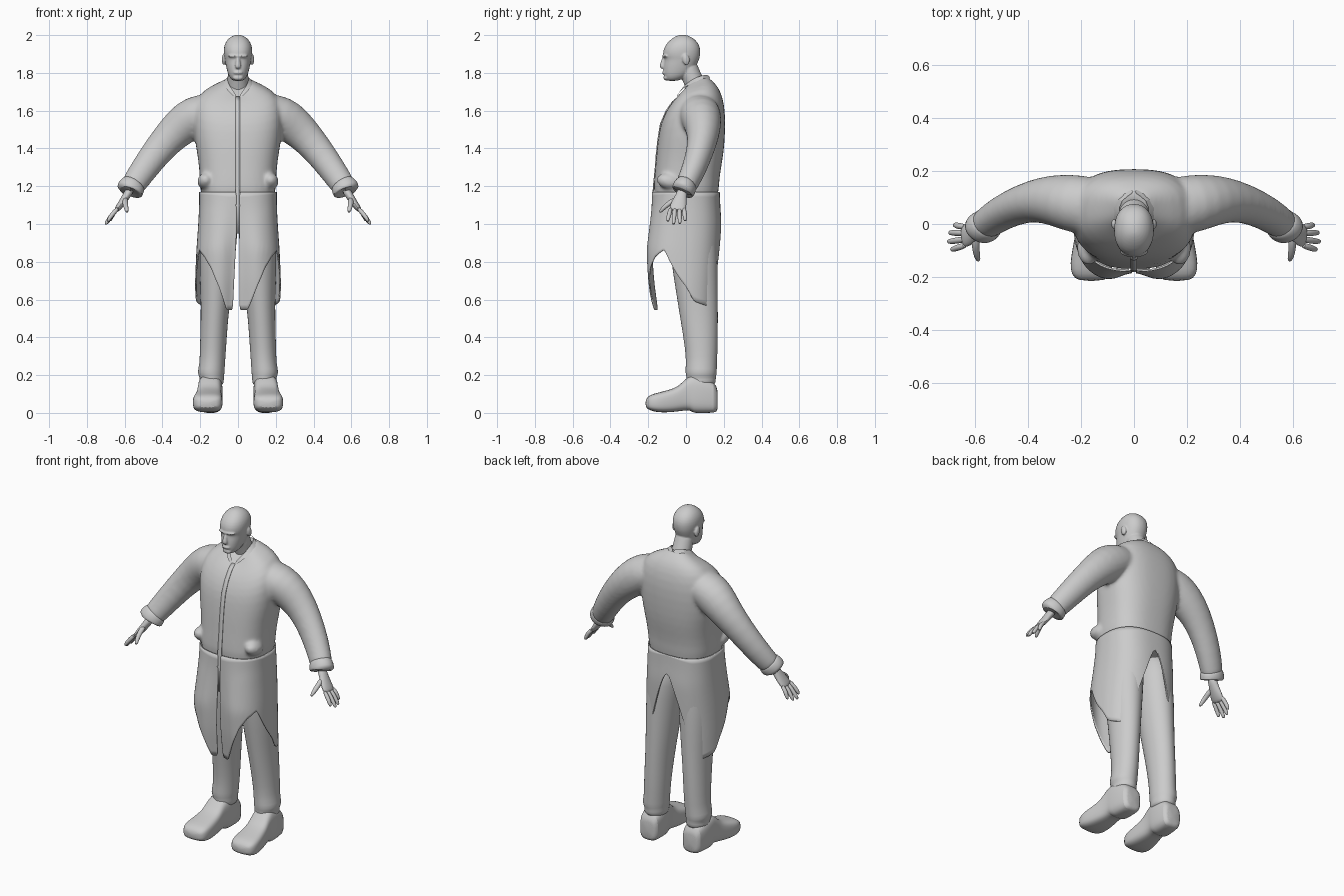
import bpy, bmesh, math
from mathutils import Vector

mat = bpy.data.materials.new("plain grey")
mat.diffuse_color = (0.6, 0.6, 0.6, 1)
PI = math.pi


def sgn_pow(v, e):
    return math.copysign(abs(v) ** e, v)


def skin(name, rings, closed=True, caps=True, subdiv=1):
    """Bridge rings of points into a smooth surface."""
    bm = bmesh.new()
    vs = [[bm.verts.new(p) for p in r] for r in rings]
    n = len(vs[0])
    for a, b in zip(vs, vs[1:]):
        for i in range(n if closed else n - 1):
            j = (i + 1) % n
            bm.faces.new((a[i], a[j], b[j], b[i]))
    if caps:
        bm.faces.new(vs[0])
        bm.faces.new(vs[-1])
    bmesh.ops.recalc_face_normals(bm, faces=bm.faces)
    me = bpy.data.meshes.new(name)
    bm.to_mesh(me)
    bm.free()
    ob = bpy.data.objects.new(name, me)
    bpy.context.collection.objects.link(ob)
    me.materials.append(mat)
    bpy.ops.object.select_all(action='DESELECT')
    ob.select_set(True)
    bpy.context.view_layer.objects.active = ob
    bpy.ops.object.shade_smooth_by_angle(angle=math.radians(50))
    if subdiv:
        sub = ob.modifiers.new("smooth", 'SUBSURF')
        sub.levels = sub.render_levels = subdiv
    return ob


def tube(name, pts, n=14):
    """pts: x, y, z, radius across, radius along y."""
    c = [Vector(p[:3]) for p in pts]
    rings = []
    for k, p in enumerate(pts):
        t = (c[min(k + 1, len(c) - 1)] - c[max(k - 1, 0)]).normalized()
        across = Vector((0, 1, 0)).cross(t).normalized()
        along = t.cross(across)
        rings.append([c[k] + across * p[3] * math.cos(a) + along * p[4] * math.sin(a)
                      for a in (2 * PI * i / n for i in range(n))])
    return skin(name, rings)


def blob(name, loc, size, tilt=0):
    bpy.ops.mesh.primitive_uv_sphere_add(segments=16, ring_count=10, location=loc,
                                         rotation=(tilt, 0, 0))
    ob = bpy.context.object
    ob.name = name
    ob.scale = size
    ob.data.materials.append(mat)
    bpy.ops.object.shade_smooth_by_angle(angle=PI)
    return ob


def fuse(name, obs, voxel, rounds):
    """Melt overlapping parts into one soft skin."""
    bpy.ops.object.select_all(action='DESELECT')
    for ob in obs:
        ob.select_set(True)
    bpy.context.view_layer.objects.active = obs[0]
    bpy.ops.object.convert(target='MESH')
    bpy.ops.object.join()
    ob = bpy.context.object
    ob.name = name
    rem = ob.modifiers.new("melt", 'REMESH')
    rem.mode, rem.voxel_size, rem.use_smooth_shade = 'VOXEL', voxel, True
    smo = ob.modifiers.new("soften", 'SMOOTH')
    smo.factor, smo.iterations = .5, rounds


def lerp_table(table, x):
    for a, b in zip(table, table[1:]):
        if x <= b[0]:
            f = (x - a[0]) / (b[0] - a[0])
            return [p + (q - p) * f for p, q in zip(a, b)]
    return table[-1]


# ---- Coat profiles
# upper rings: z front, z side, z back, half width, y front, y back
UPPER = [(1.695, 1.765, 1.785, .062, -.02, .115), (1.675, 1.748, 1.762, .08, -.04, .132),
         (1.65, 1.725, 1.735, .145, -.07, .165), (1.60, 1.68, 1.68, .215, -.105, .193),
         (1.53, 1.59, 1.59, .24, -.135, .209), (1.45, 1.46, 1.47, .232, -.148, .207),
         (1.37, 1.37, 1.37, .215, -.157, .199), (1.29, 1.29, 1.29, .205, -.163, .184),
         (1.20, 1.20, 1.20, .20, -.172, .172), (1.09, 1.09, 1.09, .197, -.177, .174)]
# skirt profile by height: z, half width, y front, y back
SKIRT = [(.5, .224, -.185, .163), (.7, .224, -.212, .172), (.86, .217, -.222, .18),
         (1.0, .207, -.2, .185), (1.1, .202, -.183, .178), (1.2, .202, -.174, .174)]
# hem height by angle from the front centre: pointed fronts, side cut-aways, back vent
HEM = [(.016, .545), (.15, .545), (.37, .67), (.59, .765), (.85, .825), (1.185, .865),
       (1.45, .75), (1.79, .59), (2.45, .555), (PI, 1.08)]
half = []
for a, b in zip(HEM, HEM[1:]):
    n = 8 if b[0] == PI else 4
    half += [a[0] + (b[0] - a[0]) * i / n for i in range(n)]
angles = half + [PI] + [2 * PI - a for a in reversed(half)]


def coat_point(a, z, hw, yf, yb):
    mid, d = (yf + yb) / 2, (yb - yf) / 2
    x = hw * sgn_pow(math.sin(a), .78)
    y = mid - d * sgn_pow(math.cos(a), .78)
    if math.cos(a) > 0:   # front edges of the skirt fall back and part slightly
        y += .04 * max(0, min(1, (1.15 - z) / .3)) * math.exp(-(x / .07) ** 2)
        if x < 0:
            x -= .02 * max(0, min(1, (.95 - z) / .4)) * math.exp(-(x / .06) ** 2)
    return Vector((x, y, z))


# Torso of the coat
rows = []
for zf, zs, zb, hw, yf, yb in UPPER:
    row = []
    for a in (2 * PI * i / 40 for i in range(40)):
        c, s = math.cos(a), math.sin(a)
        z = zf * (1 + c) / 2 + zb * (1 - c) / 2 + (zs - (zf + zb) / 2) * s * s
        row.append(coat_point(a, z, hw, yf, yb))
    rows.append(row)
jacket = [skin("coat_torso", rows)]

# Skirt of the coat
rows = []
for k in range(12):
    row = []
    for a in angles:
        hem = lerp_table(HEM, a if a <= PI else 2 * PI - a)[1]
        row.append(coat_point(a, *lerp_table(SKIRT, 1.17 + (hem - 1.17) * k / 11)))
    rows.append(row)
skirt = skin("coat_skirt", rows, closed=False, caps=False)
sol = skirt.modifiers.new("cloth", 'SOLIDIFY')
sol.thickness, sol.offset = .007, 0

# Placket strip down the front
strip = [(u[0], u[4] - .003) for u in UPPER[1:9]] + [(1.1, -.181), (.95, -.18)]
placket = skin("placket", [[(-.013, y, z), (.011, y, z)] for z, y in strip],
               closed=False, caps=False, subdiv=0)
placket.modifiers.new("cloth", 'SOLIDIFY').thickness = .006

# ---- Head: stacked ovals (z, half width, y front, y back)
HEAD = [(1.757, .022, -.098, -.05), (1.766, .037, -.109, -.02), (1.785, .05, -.118, .015),
        (1.81, .058, -.121, .04), (1.845, .066, -.119, .06), (1.872, .07, -.113, .07),
        (1.888, .074, -.123, .075), (1.92, .077, -.122, .078), (1.95, .072, -.108, .07),
        (1.975, .058, -.084, .051), (1.993, .037, -.058, .023), (2.002, .012, -.033, -.004)]
head = [skin("skull", [[(hw * sgn_pow(math.sin(a), .88),
                         (f + b) / 2 - (b - f) / 2 * sgn_pow(math.cos(a), .95), z)
                        for a in (2 * PI * i / 24 for i in range(24))] for z, hw, f, b in HEAD])]
head.append(tube("neck", [(0, .07, 1.66, .066, .06), (0, .053, 1.73, .058, .055),
                          (0, .024, 1.79, .056, .054), (0, .005, 1.86, .055, .05)]))
head.append(tube("nose", [(0, -.13, 1.822, .01, .006), (0, -.126, 1.832, .02, .017),
                          (0, -.122, 1.852, .013, .015), (0, -.115, 1.885, .011, .011)], n=8))
head.append(blob("brow", (0, -.105, 1.889), (.054, .022, .01)))
head.append(blob("lips", (0, -.115, 1.801), (.026, .012, .009)))
head.append(blob("chin", (0, -.105, 1.774), (.028, .015, .014)))
for s in (1, -1):
    head.append(blob("ear", (s * .075, .0, 1.87), (.011, .019, .03), .2))
fuse("head", head, .005, 3)

# ---- Paired parts
for s, side in ((1, "left"), (-1, "right")):
    def pair(pts):
        return [(s * p[0],) + tuple(p[1:]) for p in pts]

    # collar flap lying on the chest
    skin(side + "_collar", [pair([(.008, -.05, 1.665), (.012, -.04, 1.69)]),
                            pair([(.047, -.045, 1.695), (.04, -.02, 1.722)]),
                            pair([(.083, .02, 1.745), (.062, .03, 1.768)]),
                            pair([(.075, .1, 1.768), (.05, .095, 1.79)]),
                            pair([(0, .137, 1.765), (0, .115, 1.792)])],
         closed=False, caps=False)
    # pocket bulge and sleeve, both melted into the coat
    jacket.append(blob("pocket", (s * .172, -.09, 1.225), (.044, .068, .042), -.25))
    jacket.append(tube("sleeve", pair([
        (.10, .06, 1.60, .08, .10), (.19, .07, 1.59, .108, .115), (.265, .085, 1.548, .112, .106),
        (.335, .093, 1.488, .097, .09), (.415, .08, 1.402, .083, .074),
        (.50, .042, 1.287, .074, .066), (.556, .002, 1.205, .066, .059),
        (.566, -.008, 1.19, .064, .057)]), n=18))
    tube(side + "_cuff", pair([
        (.545, .01, 1.22, .062, .055), (.557, -.002, 1.203, .07, .062),
        (.572, -.014, 1.181, .075, .064), (.579, -.02, 1.168, .07, .06),
        (.574, -.017, 1.175, .05, .045)]), n=18)
    # hand: palm, four fingers and a thumb
    tube(side + "_palm", pair([(.565, -.015, 1.19, .024, .03), (.59, -.025, 1.15, .022, .029),
                               (.612, -.036, 1.115, .02, .042), (.638, -.045, 1.08, .016, .046),
                               (.647, -.047, 1.068, .01, .04)]), n=12)
    for k, (tx, ty, tz) in enumerate([(.69, -.096, 1.012), (.702, -.066, .996),
                                      (.697, -.033, .999), (.68, -.004, 1.014)]):
        y0 = -.08 + k * .023
        tube(side + "_finger_%d" % (k + 1),
             pair([(.632, y0, 1.088, .012, .012), (.664, (y0 + ty) / 2, 1.053, .0135, .0135),
                   (tx - .008, ty, tz + .016, .0115, .0115), (tx, ty, tz, .007, .007)]), n=8)
    tube(side + "_thumb", pair([(.596, -.045, 1.135, .017, .016), (.598, -.088, 1.112, .016, .015),
                                (.592, -.122, 1.083, .0135, .013),
                                (.586, -.14, 1.06, .008, .008)]), n=8)
    # trouser leg with folds at the ankle
    tube(side + "_trouser_leg", pair([
        (.14, .08, .14, .058, .07), (.14, .08, .165, .067, .08), (.138, .08, .19, .064, .078),
        (.144, .08, .21, .074, .085), (.137, .081, .25, .068, .083), (.133, .083, .33, .07, .086),
        (.125, .07, .5, .073, .101), (.118, .06, .62, .081, .11), (.112, .045, .8, .095, .124),
        (.1, .035, .95, .1, .13), (.09, .03, 1.1, .09, .12)]), n=18)
    # boot: sections along y (y, centre x, half width, bottom, top)
    boot = [(.168, .142, .045, .012, .12), (.158, .143, .06, 0, .16), (.08, .146, .067, -.002, .195),
            (.037, .148, .066, -.002, .2), (.025, .149, .064, .014, .198),
            (-.01, .152, .064, .012, .175), (-.04, .154, .068, .008, .14),
            (-.09, .157, .075, .002, .122), (-.15, .161, .081, .002, .107),
            (-.19, .161, .076, .012, .097), (-.216, .161, .052, .028, .072)]
    skin(side + "_boot", [[(s * (cx + hw * sgn_pow(math.cos(a), .6)), y,
                            (lo + hi) / 2 + (hi - lo) / 2 * sgn_pow(math.sin(a), .6))
                           for a in (2 * PI * i / 20 for i in range(20))]
                          for y, cx, hw, lo, hi in boot])
fuse("coat", jacket, .01, 8)
